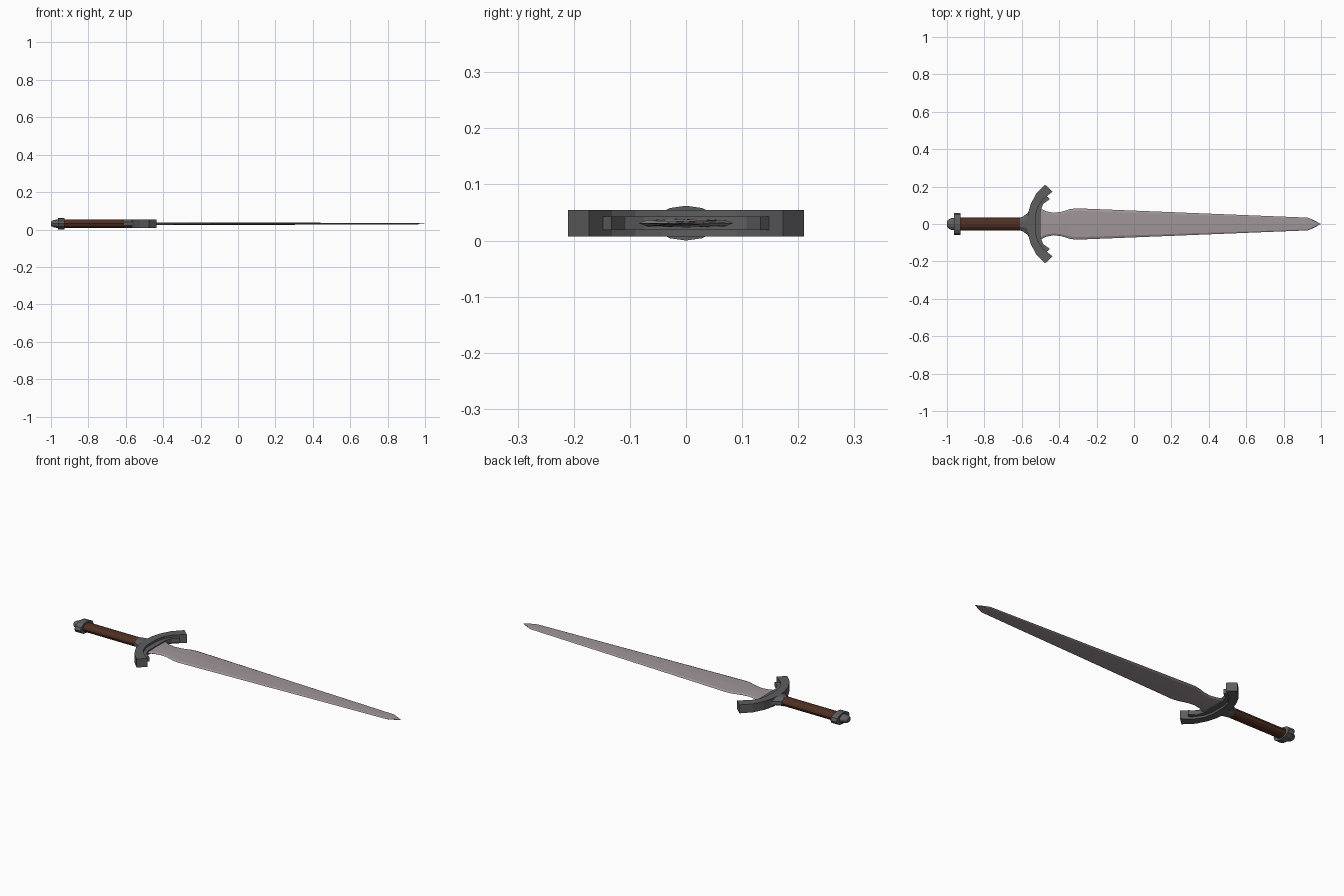
import bpy, bmesh, math

if "Cube" in bpy.data.objects:
    bpy.data.objects.remove(bpy.data.objects["Cube"])

ZC = 0.031  # height of the sword's centre plane


def material(name, rgb):
    m = bpy.data.materials.new(name)
    m.diffuse_color = (*rgb, 1)
    m.use_nodes = True
    m.node_tree.nodes["Principled BSDF"].inputs["Base Color"].default_value = m.diffuse_color
    return m


STEEL = material("pale steel", (0.35, 0.30, 0.315))
IRON = material("dark iron", (0.112, 0.112, 0.117))
LEATHER = material("brown leather", (0.078, 0.028, 0.016))


def finish(name, bm, mat):
    bmesh.ops.recalc_face_normals(bm, faces=bm.faces)
    me = bpy.data.meshes.new(name)
    bm.to_mesh(me)
    bm.free()
    me.materials.append(mat)
    ob = bpy.data.objects.new(name, me)
    bpy.context.collection.objects.link(ob)
    return ob


def loft(name, rings, mat):
    """Skin closed rings of equal point count and cap both ends."""
    bm = bmesh.new()
    vs = [[bm.verts.new(p) for p in r] for r in rings]
    n = len(vs[0])
    for a, b in zip(vs, vs[1:]):
        for i in range(n):
            j = (i + 1) % n
            bm.faces.new((a[i], a[j], b[j], b[i]))
    bm.faces.new(vs[0])
    bm.faces.new(vs[-1])
    return finish(name, bm, mat)


def oval(x, ry, rz, n, turn=0.0):
    return [(x, ry * math.cos(2 * math.pi * (i + turn) / n),
             ZC + rz * math.sin(2 * math.pi * (i + turn) / n)) for i in range(n)]


def arc_bar(name, outer, inner, h, mat):
    """Curved bar from its outer and inner edge, mirrored over y = 0."""
    pairs = list(zip(outer, inner))
    full = [((o[0], -o[1]), (i[0], -i[1])) for o, i in reversed(pairs[1:])] + pairs
    rings = [[(*o, ZC - h), (*i, ZC - h), (*i, ZC + h), (*o, ZC + h)] for o, i in full]
    return loft(name, rings, mat)


# Blade: flat body, bevelled edges, slight centre ridge: (x, half width, half thickness)
stations = [(-0.535, 0.088, 0.0075), (-0.50, 0.083, 0.0075), (-0.47, 0.068, 0.0075),
            (-0.43, 0.060, 0.0075), (-0.385, 0.066, 0.0075), (-0.345, 0.079, 0.007),
            (-0.31, 0.084, 0.007), (0.93, 0.034, 0.004), (0.955, 0.024, 0.0035),
            (0.998, 0.001, 0.0005)]
loft("blade", [[(x, w, ZC), (x, w * 0.84, ZC + t * 0.75), (x, 0, ZC + t),
                (x, -w * 0.84, ZC + t * 0.75), (x, -w, ZC), (x, -w * 0.84, ZC - t * 0.75),
                (x, 0, ZC - t), (x, w * 0.84, ZC - t * 0.75)] for x, w, t in stations], STEEL)

# Crossguard: thick outer arc with a thinner inner arc
arc_bar("crossguard",
        [(-0.57, 0), (-0.568, 0.05), (-0.553, 0.105), (-0.523, 0.162), (-0.475, 0.21)],
        [(-0.528, 0), (-0.527, 0.045), (-0.515, 0.09), (-0.487, 0.132), (-0.435, 0.173)],
        0.0235, IRON)
arc_bar("crossguard_inner_band",
        [(-0.54, 0), (-0.54, 0.055), (-0.525, 0.10), (-0.475, 0.156)],
        [(-0.498, 0), (-0.498, 0.075), (-0.485, 0.108), (-0.450, 0.133)],
        0.012, IRON)

# Collar flaring from the grip into the guard
loft("collar", [oval(-0.61, 0.037, 0.025, 8, 0.5), oval(-0.595, 0.042, 0.0255, 8, 0.5),
                oval(-0.57, 0.062, 0.025, 8, 0.5), oval(-0.55, 0.092, 0.024, 8, 0.5)], IRON)

# Grip
loft("grip", [oval(-0.94, 0.034, 0.023, 12), oval(-0.60, 0.034, 0.023, 12)], LEATHER)

# Pommel: raised ring and rounded cap
loft("pommel_ring", [oval(x, 0.058, 0.031, 12) for x in (-0.963, -0.927)], IRON)
loft("pommel_cap", [oval(-1.0, 0.014, 0.011, 12), oval(-0.992, 0.024, 0.017, 12),
                    oval(-0.978, 0.031, 0.021, 12), oval(-0.955, 0.034, 0.024, 12)], IRON)
